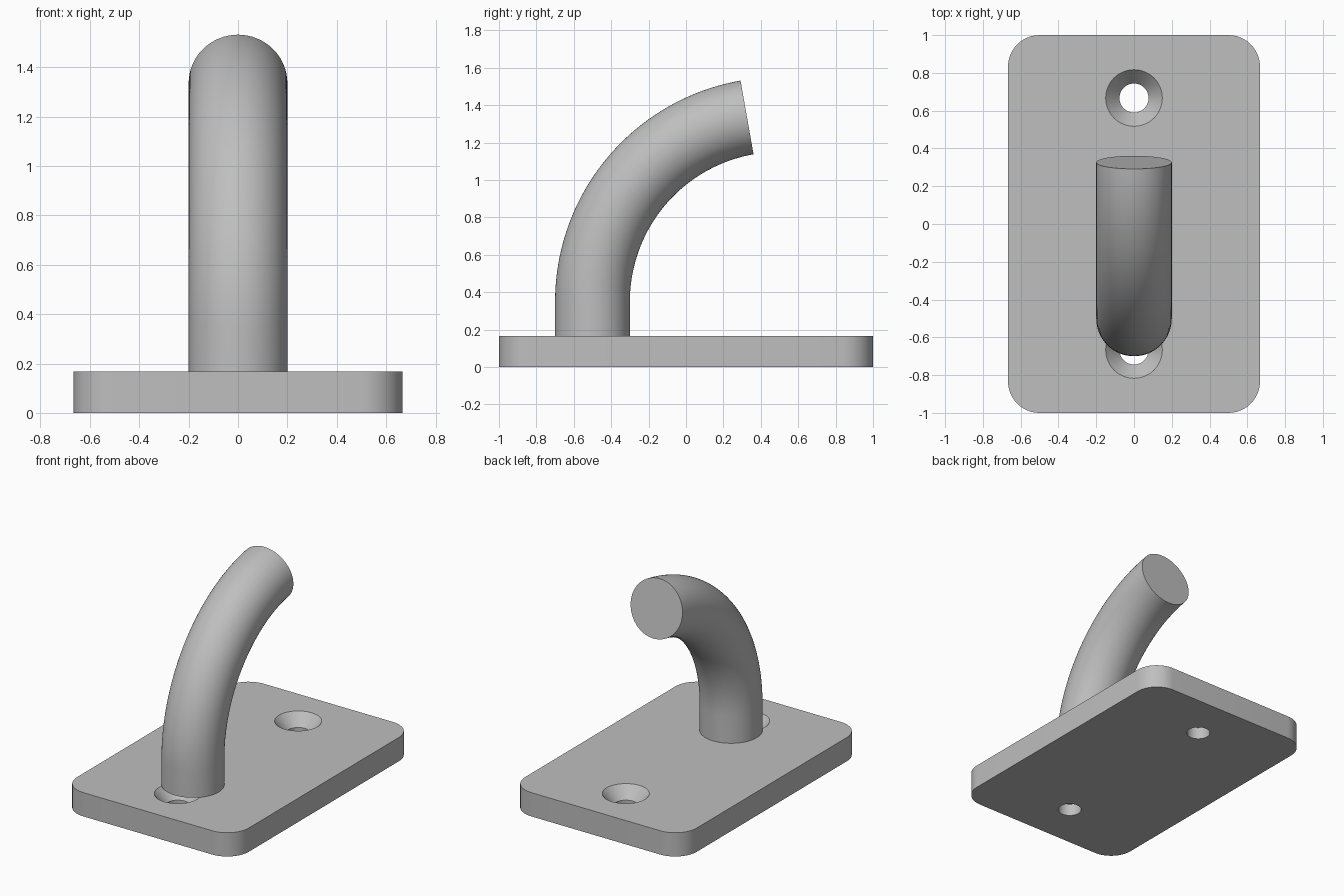
import bpy, bmesh
from math import sin, cos, pi, radians
from mathutils import Vector

if "Cube" in bpy.data.objects:
    bpy.data.objects.remove(bpy.data.objects["Cube"], do_unlink=True)

PLATE_TOP = 0.167
GREY = (0.52, 0.52, 0.52, 1)
mat = bpy.data.materials.new("grey metal")
mat.use_nodes = True
mat.diffuse_color = GREY
mat.node_tree.nodes["Principled BSDF"].inputs["Base Color"].default_value = GREY


def loft(name, rings):
    """Join equal rings of points into a closed, capped solid."""
    bm = bmesh.new()
    loops = [[bm.verts.new(p) for p in ring] for ring in rings]
    for a, b in zip(loops, loops[1:]):
        for i in range(len(a)):
            j = (i + 1) % len(a)
            bm.faces.new((a[i], a[j], b[j], b[i]))
    bm.faces.new(loops[0])
    bm.faces.new(loops[-1])
    bmesh.ops.recalc_face_normals(bm, faces=bm.faces)
    mesh = bpy.data.meshes.new(name)
    bm.to_mesh(mesh)
    bm.free()
    obj = bpy.data.objects.new(name, mesh)
    bpy.context.collection.objects.link(obj)
    mesh.materials.append(mat)
    return obj


def circle(centre, u, v, radius, n):
    return [centre + radius * (u * cos(2 * pi * i / n) + v * sin(2 * pi * i / n))
            for i in range(n)]


def select(obj):
    bpy.ops.object.select_all(action='DESELECT')
    obj.select_set(True)
    bpy.context.view_layer.objects.active = obj


X, Y = Vector((1, 0, 0)), Vector((0, 1, 0))

# Base plate with rounded corners
half_x, half_y, corner, steps = 0.667, 1.0, 0.167, 12
outline = []
for q, (sx, sy) in enumerate(((1, 1), (-1, 1), (-1, -1), (1, -1))):
    for k in range(steps + 1):
        a = (q + k / steps) * pi / 2
        outline.append((sx * (half_x - corner) + corner * cos(a),
                        sy * (half_y - corner) + corner * sin(a)))
plate = loft("base_plate", [[(x, y, z) for x, y in outline] for z in (0, PLATE_TOP)])

# Two countersunk screw holes
profile = ((0.077, -0.1), (0.077, 0.085), (0.15, PLATE_TOP), (0.194, 0.217))
for y in (-0.667, 0.667):
    cutter = loft("screw_hole_cutter",
                  [circle(Vector((0, y, z)), X, Y, r, 48) for r, z in profile])
    cutter.hide_render = True
    select(plate)
    mod = plate.modifiers.new("screw_hole", 'BOOLEAN')
    mod.operation = 'DIFFERENCE'
    mod.solver = 'EXACT'
    mod.object = cutter
    bpy.ops.object.modifier_apply(modifier=mod.name)
    bpy.data.objects.remove(cutter, do_unlink=True)

# Hook rod: short straight stem, then an 80 degree bend towards the back
bend_z, bend_radius, rod_radius, bend_steps = 0.35, 1.0, 0.2, 40
rings = [circle(Vector((0, -0.5, PLATE_TOP)), X, Y, rod_radius, 64)]
for k in range(bend_steps + 1):
    a = radians(80) * k / bend_steps
    centre = Vector((0, -0.5 + bend_radius * (1 - cos(a)), bend_z + bend_radius * sin(a)))
    rings.append(circle(centre, X, Vector((0, cos(a), -sin(a))), rod_radius, 64))
rod = loft("hook_rod", rings)

for obj in (plate, rod):
    select(obj)
    bpy.ops.object.shade_smooth_by_angle(angle=radians(30))
